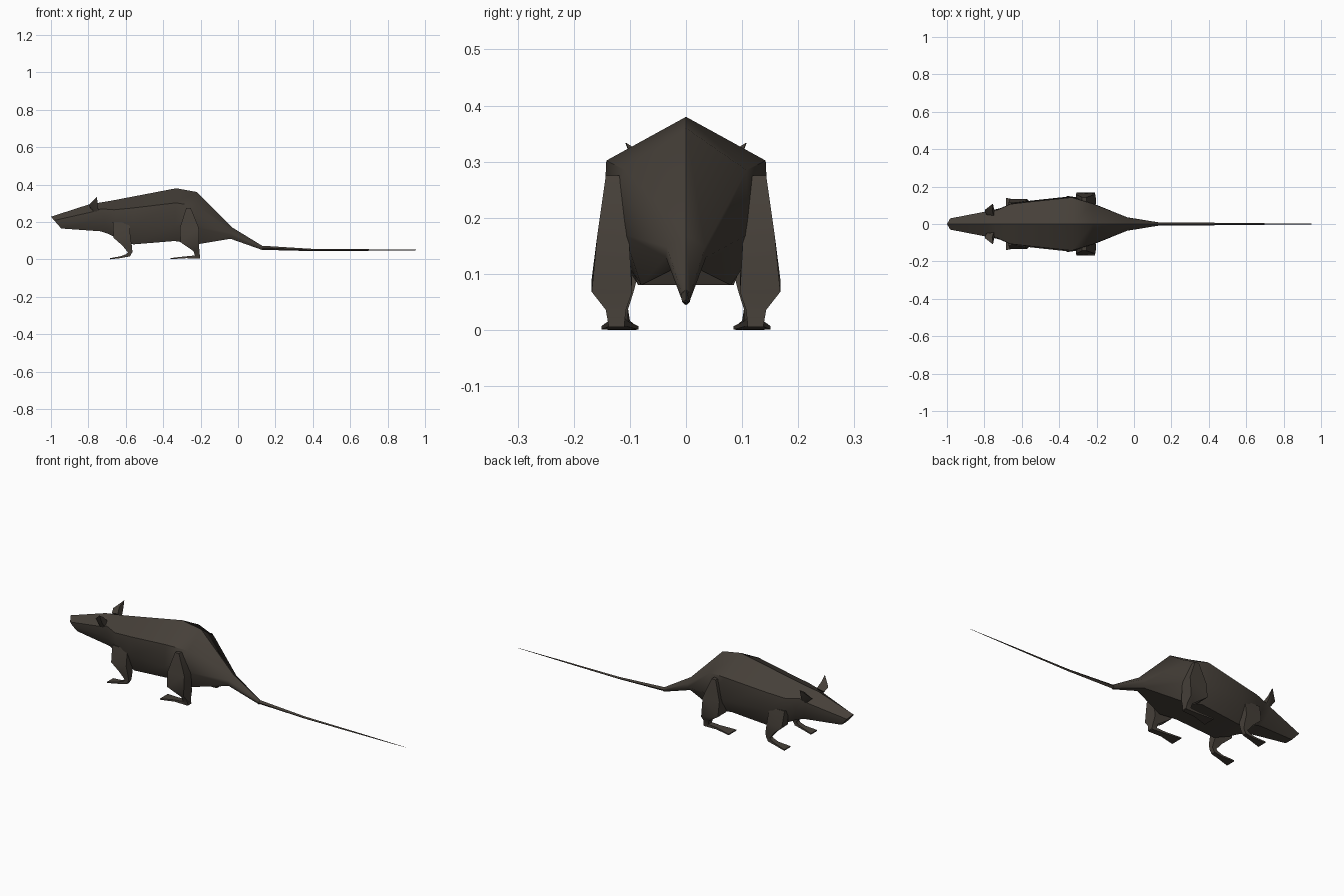
import bpy, bmesh, math

if "Cube" in bpy.data.objects:
    bpy.data.objects.remove(bpy.data.objects["Cube"])

fur = bpy.data.materials.new("dark brown fur")
fur.diffuse_color = (0.060, 0.050, 0.040, 1)
fur.use_nodes = True
fur.node_tree.nodes["Principled BSDF"].inputs["Base Color"].default_value = fur.diffuse_color


def loft(name, rings, mirror=False, angle=50):
    """Skin a list of equal-length vertex rings and cap both ends."""
    bm = bmesh.new()
    loops = [[bm.verts.new(p) for p in r] for r in rings]
    n = len(rings[0])
    for a, b in zip(loops, loops[1:]):
        for i in range(n):
            j = (i + 1) % n
            bm.faces.new((a[i], a[j], b[j], b[i]))
    bm.faces.new(loops[0][::-1])
    bm.faces.new(loops[-1])
    bmesh.ops.remove_doubles(bm, verts=bm.verts[:], dist=0.0003)
    bmesh.ops.recalc_face_normals(bm, faces=bm.faces[:])
    me = bpy.data.meshes.new(name)
    bm.to_mesh(me)
    bm.free()
    me.materials.append(fur)
    ob = bpy.data.objects.new(name, me)
    bpy.context.collection.objects.link(ob)
    if mirror:
        m = ob.modifiers.new("mirror", 'MIRROR')
        m.use_axis = (False, True, False)
        m.use_mirror_merge = False
    bpy.ops.object.select_all(action='DESELECT')
    ob.select_set(True)
    bpy.context.view_layer.objects.active = ob
    bpy.ops.object.shade_smooth_by_angle(angle=math.radians(angle))
    return ob


def body_ring(xt, zt, w, zs, w2, z2, xb, wb, zb):
    """Ridge, upper side, lower side and belly edge of one body section."""
    f = lambda z: xt + (xb - xt) * (zt - z) / (zt - zb)
    half = [(f(zs), w, zs), (f(z2), w2, z2), (xb, wb, zb)]
    return [(xt, 0, zt)] + half + [(x, -y, z) for x, y, z in reversed(half)]


def box_ring(x, y, z, hx, hy, tilt=0):
    """Horizontal four-sided section; tilt raises its rear edge."""
    return [(x - hx, y - hy, z - tilt), (x + hx, y - hy, z + tilt),
            (x + hx, y + hy, z + tilt), (x - hx, y + hy, z - tilt)]


def foot_ring(x, y, z, hy, hz):
    return [(x, y - hy, z - hz), (x, y + hy, z - hz),
            (x, y + hy, z + hz), (x, y - hy, z + hz)]


# Head and body
body = [
    (-1.00, .228, .030, .208, .030, .19, -.945, .022, .165),
    (-.79, .296, .070, .255, .072, .21, -.735, .045, .150),
    (-.74, .303, .075, .270, .085, .21, -.690, .055, .135),
    (-.67, .315, .106, .265, .112, .20, -.640, .070, .110),
    (-.56, .336, .118, .275, .124, .18, -.560, .085, .080),
    (-.33, .380, .142, .302, .148, .18, -.340, .092, .098),
    (-.22, .360, .108, .285, .110, .17, -.220, .080, .080),
    (-.03, .170, .034, .148, .036, .13, -.040, .020, .110),
    (.13, .072, .008, .066, .009, .058, .130, .005, .050),
]
loft("body", [body_ring(*s) for s in body])

# Tail
tail = [(.125, .062, .009, .011), (.40, .050, .007, .006),
        (.70, .050, .004, .004), (1.0, .050, .0008, .0008)]
loft("tail", [[(x, 0, z + h), (x, w, z), (x, 0, z - h), (x, -w, z)]
              for x, z, w, h in tail])

# Legs
loft("hind_leg", [
    box_ring(-.265, .125, .275, .012, .018),
    box_ring(-.260, .130, .170, .050, .028),
    box_ring(-.258, .132, .080, .050, .036, -.012),
    box_ring(-.222, .125, .040, .016, .018, -.004),
    box_ring(-.214, .124, .008, .012, .014),
], True)
loft("front_leg", [
    box_ring(-.625, .100, .200, .045, .016),
    box_ring(-.620, .107, .115, .045, .026),
    box_ring(-.592, .112, .070, .026, .018, -.004),
    box_ring(-.577, .114, .038, .012, .011),
    box_ring(-.592, .114, .016, .014, .011),
], True)

# Feet
loft("hind_foot", [foot_ring(-.204, .124, .014, .014, .009),
                   foot_ring(-.280, .121, .011, .017, .005),
                   foot_ring(-.360, .118, .004, .033, .003)], True)
loft("front_foot", [foot_ring(-.578, .114, .026, .011, .010),
                    foot_ring(-.625, .114, .012, .014, .005),
                    foot_ring(-.685, .114, .003, .026, .003)], True)

# Ears
loft("ear", [
    [(-.790, .050, .275), (-.750, .045, .285), (-.745, .070, .255), (-.770, .075, .255)],
    [(-.798, .075, .292), (-.758, .070, .310), (-.750, .090, .288), (-.772, .082, .280)],
    [(-.754, .107, .334)] * 3 + [(-.755, .108, .333)],
], True)
